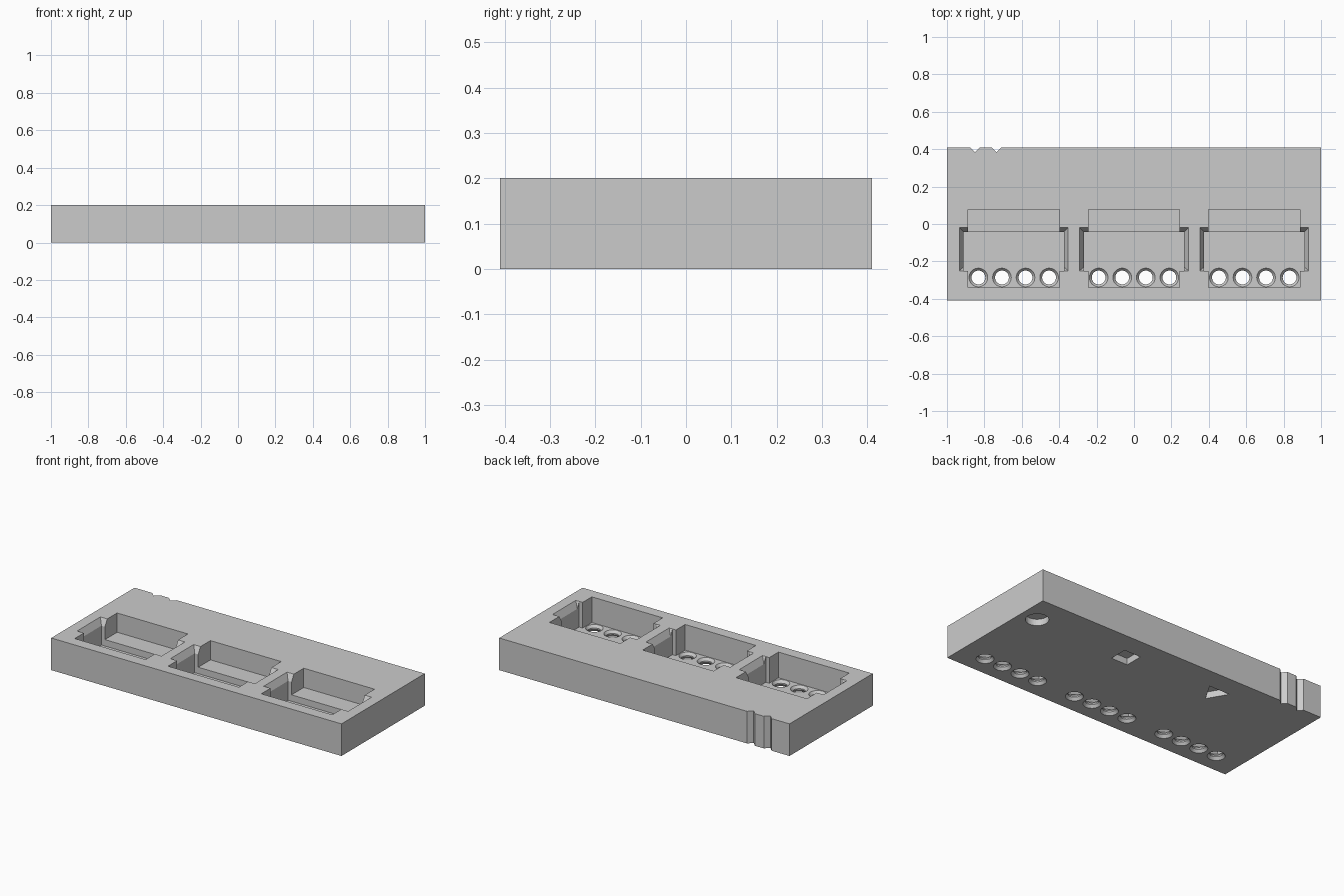
import bpy, bmesh, math

cube = bpy.data.objects.get("Cube")
if cube:
    bpy.data.objects.remove(cube, do_unlink=True)

TOP, FLOOR, SHELF = 0.2, 0.04, 0.08
HALF_Y = 0.41

grey = bpy.data.materials.new("plain_grey")
grey.use_nodes = True
COLOUR = (0.6, 0.6, 0.6, 1)
grey.diffuse_color = COLOUR
grey.node_tree.nodes["Principled BSDF"].inputs["Base Color"].default_value = COLOUR


def loft(name, sections):
    """Solid through stacked outlines, given as (outline, z) from low to high."""
    bm = bmesh.new()
    rings = [[bm.verts.new((x, y, z)) for x, y in pts] for pts, z in sections]
    n = len(rings[0])
    for low, high in zip(rings, rings[1:]):
        for i in range(n):
            j = (i + 1) % n
            bm.faces.new((low[i], low[j], high[j], high[i]))
    bm.faces.new(rings[0][::-1])
    bm.faces.new(rings[-1])
    bmesh.ops.recalc_face_normals(bm, faces=bm.faces)
    mesh = bpy.data.meshes.new(name)
    bm.to_mesh(mesh)
    bm.free()
    mesh.materials.append(grey)
    obj = bpy.data.objects.new(name, mesh)
    bpy.context.collection.objects.link(obj)
    return obj


def rect(x0, x1, y0, y1):
    return [(x0, y0), (x1, y0), (x1, y1), (x0, y1)]


def circle(cx, cy, r, n=32):
    return [(cx + r * math.cos(i * math.tau / n), cy + r * math.sin(i * math.tau / n))
            for i in range(n)]


# Solid block
block = loft("sample_block", [(rect(-1, 1, -HALF_Y, HALF_Y), 0),
                              (rect(-1, 1, -HALF_Y, HALF_Y), TOP)])
cutters = []


def cut(name, *sections):
    cutters.append(loft(name, sections))


for cx in (-0.643, 0, 0.643):
    # Deep pocket with side ears and a front strip for the holes
    half = [(0.244, -0.34), (0.244, -0.25), (0.268, -0.25), (0.268, -0.043)]
    plan = [(cx + x, y) for x, y in half] + [(cx - x, y) for x, y in half[::-1]]
    cut("pocket_cutter", (plan, FLOOR), (plan, 0.3))

    # Shallower shelf at the back of the pocket
    shelf = rect(cx - 0.244, cx + 0.244, -0.1, 0.077)
    cut("shelf_cutter", (shelf, SHELF), (shelf, 0.3))

    # Flared mouth of the ears
    mouth = rect(cx - 0.291, cx + 0.291, -0.25, -0.02)
    cut("mouth_cutter", (rect(cx - 0.268, cx + 0.268, -0.23, -0.043), TOP - 0.04),
        (mouth, TOP), (mouth, 0.3))

    # Four through holes, countersunk on both sides
    for i in range(4):
        hx = cx + (i - 1.5) * 0.126
        wide, narrow = circle(hx, -0.286, 0.05), circle(hx, -0.286, 0.037)
        cut("hole_cutter", (wide, -0.02), (wide, 0), (narrow, 0.016),
            (narrow, 0.024), (wide, FLOOR), (wide, FLOOR + 0.02))

# Two V grooves down the back
for gx in (-0.85, -0.735):
    groove = [(gx - 0.052, 0.435), (gx, 0.383), (gx + 0.052, 0.435)]
    cut("groove_cutter", (groove, -0.1), (groove, 0.3))

# Round, square and triangular marker recesses underneath
markers = [circle(0.89, 0.23, 0.065), rect(0.19, 0.303, 0.168, 0.281),
           [(-0.45, 0.28), (-0.38, 0.16), (-0.31, 0.28)]]
for outline in markers:
    cut("marker_cutter", (outline, -0.1), (outline, 0.04))

# Cut everything out and bake the result
for c in cutters:
    c.hide_render = True
    mod = block.modifiers.new(c.name, 'BOOLEAN')
    mod.operation, mod.solver, mod.object = 'DIFFERENCE', 'EXACT', c
graph = bpy.context.evaluated_depsgraph_get()
baked = bpy.data.meshes.new_from_object(block.evaluated_get(graph))
block.modifiers.clear()
block.data = baked
for c in cutters:
    bpy.data.objects.remove(c, do_unlink=True)
